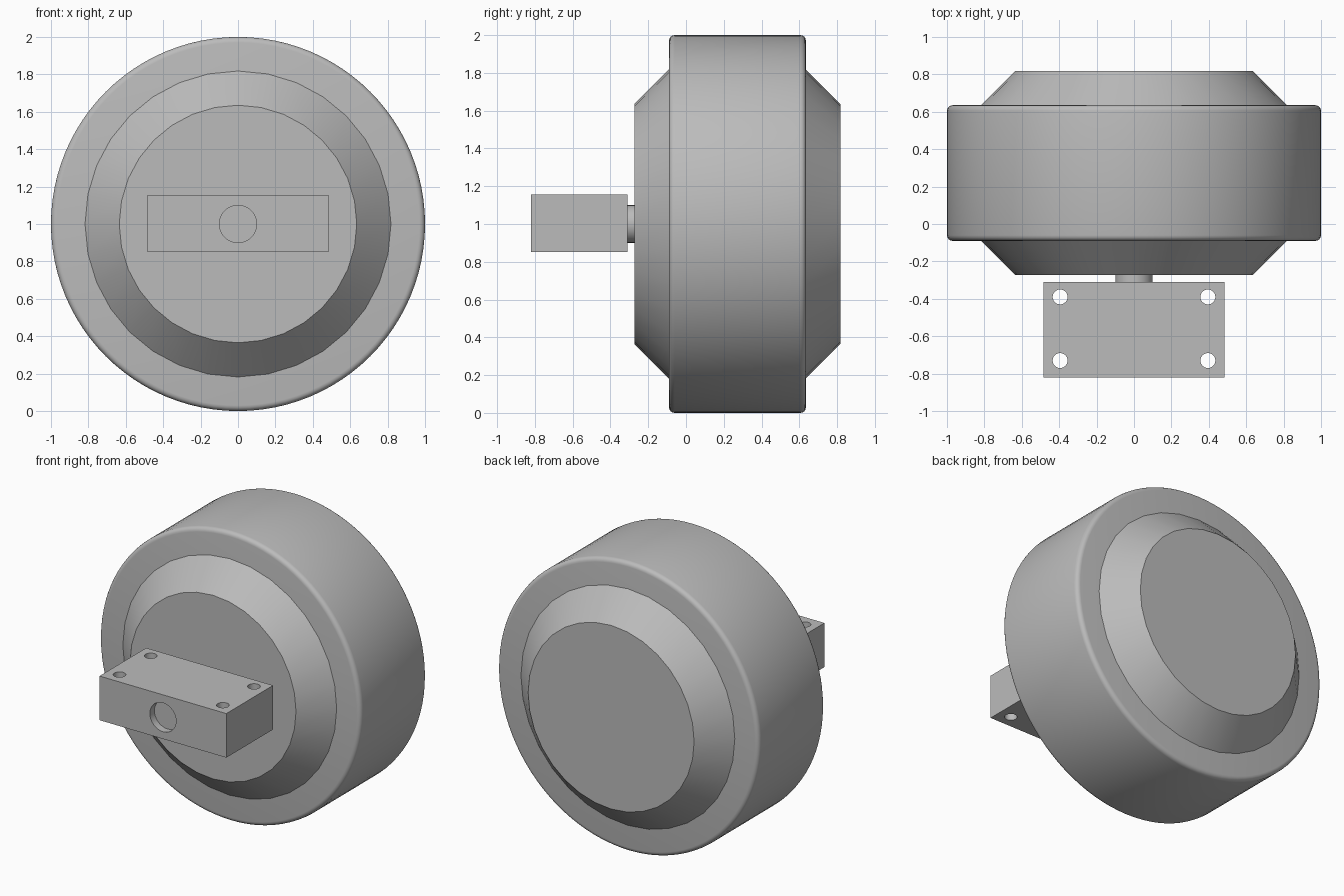
import bpy, bmesh, math
from mathutils import Matrix

cube = bpy.data.objects.get("Cube")
if cube:
    bpy.data.objects.remove(cube, do_unlink=True)

grey = bpy.data.materials.new("plain_grey")
grey.use_nodes = True
colour = (0.5, 0.5, 0.5, 1)
grey.diffuse_color = colour
grey.node_tree.nodes["Principled BSDF"].inputs["Base Color"].default_value = colour

AXIS_Z = 1.0


def finish(bm, name, smooth=True):
    bmesh.ops.recalc_face_normals(bm, faces=bm.faces)
    mesh = bpy.data.meshes.new(name)
    bm.to_mesh(mesh)
    bm.free()
    mesh.materials.append(grey)
    obj = bpy.data.objects.new(name, mesh)
    bpy.context.collection.objects.link(obj)
    if smooth:
        bpy.ops.object.select_all(action='DESELECT')
        obj.select_set(True)
        bpy.context.view_layer.objects.active = obj
        bpy.ops.object.shade_smooth_by_angle(angle=math.radians(30))
    return obj


def lathe(name, profile, sides):
    """Capped solid of (y, radius) rings around the wheel axis."""
    bm = bmesh.new()
    rings = []
    for y, r in profile:
        angles = [2 * math.pi * i / sides for i in range(sides)]
        rings.append([bm.verts.new((r * math.cos(a), y, AXIS_Z + r * math.sin(a)))
                      for a in angles])
    for a, b in zip(rings, rings[1:]):
        for i in range(sides):
            j = (i + 1) % sides
            bm.faces.new((a[i], a[j], b[j], b[i]))
    bm.faces.new(rings[0])
    bm.faces.new(rings[-1])
    return finish(bm, name)


# Tyre with rounded rims
front, back, bevel = -0.09, 0.635, 0.03
arc = [(bevel * (1 - math.cos(t)), 1 - bevel * (1 - math.sin(t)))
       for t in [math.pi / 2 * k / 4 for k in range(5)]]
lathe("tyre", [(front + d, r) for d, r in arc]
      + [(back - d, r) for d, r in reversed(arc)], 96)

# Hub cones on both sides
lathe("front_hub", [(-0.273, 0.635), (front + 0.01, 0.828)], 32)
lathe("back_hub", [(back - 0.01, 0.828), (0.818, 0.635)], 32)

# Axle, ending just inside the block
lathe("axle", [(-0.77, 0.1), (-0.26, 0.1)], 32)

# Mounting block
bm = bmesh.new()
bmesh.ops.create_cube(bm, size=1, matrix=Matrix.Translation((0, -0.565, 1.003))
                      @ Matrix.Diagonal((0.97, 0.51, 0.305, 1)))
block = finish(bm, "mounting_block", smooth=False)

# Bolt holes and axle recess cut from the block
bm = bmesh.new()
for x in (-0.395, 0.395):
    for y in (-0.39, -0.73):
        bmesh.ops.create_cone(bm, cap_ends=True, segments=24, radius1=0.04,
                              radius2=0.04, depth=0.6,
                              matrix=Matrix.Translation((x, y, AXIS_Z)))
bmesh.ops.create_cone(bm, cap_ends=True, segments=32, radius1=0.1, radius2=0.1,
                      depth=0.1, matrix=Matrix.Translation((0, -0.82, AXIS_Z))
                      @ Matrix.Rotation(math.pi / 2, 4, 'X'))
cutter = finish(bm, "hole_cutter", smooth=False)
cutter.hide_render = True

cut = block.modifiers.new("holes", 'BOOLEAN')
cut.operation = 'DIFFERENCE'
cut.solver = 'EXACT'
cut.object = cutter
bpy.ops.object.select_all(action='DESELECT')
block.select_set(True)
bpy.context.view_layer.objects.active = block
bpy.ops.object.modifier_apply(modifier=cut.name)
bpy.data.objects.remove(cutter, do_unlink=True)
bpy.ops.object.shade_smooth_by_angle(angle=math.radians(30))
